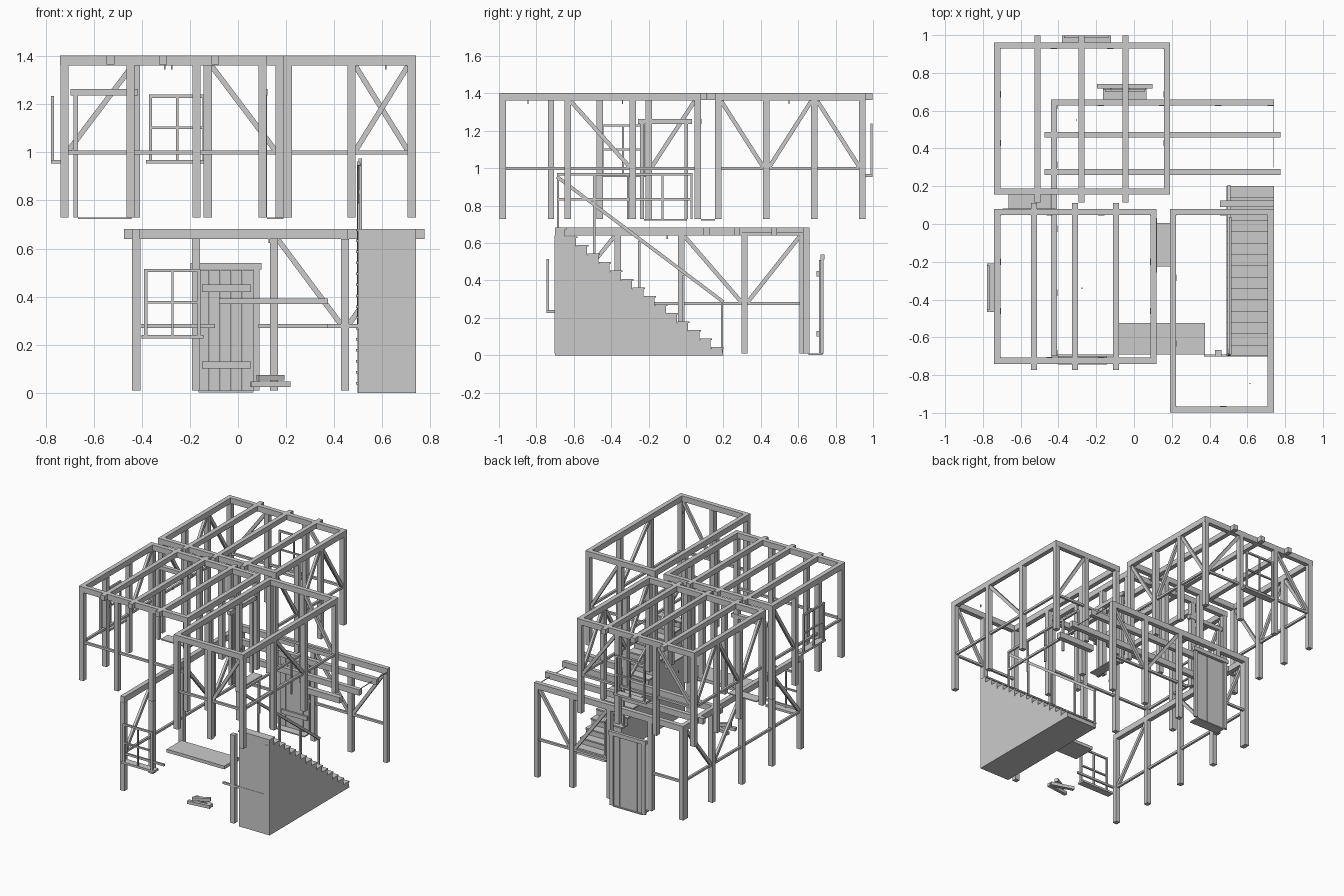
import bpy, bmesh, math
from mathutils import Vector, Matrix

if "Cube" in bpy.data.objects:
    bpy.data.objects.remove(bpy.data.objects["Cube"])


def box(name, x0, x1, y0, y1, z0, z1):
    """Axis-aligned box from its limits."""
    bm = bmesh.new()
    bmesh.ops.create_cube(bm, size=1)
    for v in bm.verts:
        v.co = Vector((x0 + (v.co.x + .5) * (x1 - x0),
                       y0 + (v.co.y + .5) * (y1 - y0),
                       z0 + (v.co.z + .5) * (z1 - z0)))
    return finish(name, bm)


def finish(name, bm):
    me = bpy.data.meshes.new(name)
    bm.to_mesh(me)
    bm.free()
    ob = bpy.data.objects.new(name, me)
    bpy.context.collection.objects.link(ob)
    return ob


def bar(name, p, q, w, h):
    """Square timber between two points."""
    p, q = Vector(p), Vector(q)
    d = (q - p).normalized()
    side = d.cross(Vector((0, 0, 1))).normalized()
    up = side.cross(d)
    bm = bmesh.new()
    bmesh.ops.create_cube(bm, size=1)
    for v in bm.verts:
        c = v.co.copy()
        v.co = (p + q) / 2 + d * c.x * (q - p).length + side * c.y * w + up * c.z * h
    return finish(name, bm)


def wbox(name, axis, u0, u1, n0, n1, z0, z1):
    """Box given along a wall: u runs along the wall, n across it."""
    if axis == 'x':
        return box(name, u0, u1, n0, n1, z0, z1)
    return box(name, n0, n1, u0, u1, z0, z1)


W = .034


def wall(name, axis, n, us, z0, z1, rail=None, braces=''):
    """Posts at us, a mid rail and one brace per bay ('/', '\\' or '-')."""
    for u in us:
        wbox(name + "_post", axis, u - W / 2, u + W / 2, n - W / 2, n + W / 2, z0, z1)
    if rail:
        wbox(name + "_rail", axis, us[0], us[-1], n - .008, n + .008, rail - .008, rail + .008)
    for (a, b), k in zip(zip(us, us[1:]), braces):
        if k == '-':
            continue
        a, b = a + W / 2, b - W / 2
        lo, hi = rail + .008, z1 - .004
        za, zb = (lo, hi) if k == '/' else (hi, lo)
        pt = (lambda u, z: (u, n, z)) if axis == 'x' else (lambda u, z: (n, u, z))
        bar(name + "_brace", pt(a, za), pt(b, zb), .018, .022)


def ring(name, x0, x1, y0, y1, z0, z1, t=.032):
    box(name + "_front_beam", x0, x1, y0, y0 + t, z0, z1)
    box(name + "_back_beam", x0, x1, y1 - t, y1, z0, z1)
    box(name + "_left_beam", x0, x0 + t, y0 + t, y1 - t, z0, z1)
    box(name + "_right_beam", x1 - t, x1, y0 + t, y1 - t, z0, z1)


def window(name, axis, u0, u1, out, s, z0, z1):
    """Window frame with cross bars and a sill; s points outward."""
    n0, n1 = sorted((out, out - s * .012))
    t = .013
    wbox(name + "_left_jamb", axis, u0, u0 + t, n0, n1, z0, z1)
    wbox(name + "_right_jamb", axis, u1 - t, u1, n0, n1, z0, z1)
    wbox(name + "_head", axis, u0, u1, n0, n1, z1 - t, z1)
    um, zm = (u0 + u1) / 2, (z0 + z1) / 2
    wbox(name + "_mullion", axis, um - .005, um + .005, n0, n1, z0, z1)
    wbox(name + "_crossbar", axis, u0, u1, n0, n1, zm - .005, zm + .005)
    n0, n1 = sorted((out, out - s * .05))
    wbox(name + "_sill", axis, u0 - .012, u1 + .012, n0, n1, z0 - .012, z0 + .003)


def spaced(a, b, n):
    return [a + (b - a) * i / n for i in range(n + 1)]


# Upper back-left room
Z0, Z1, ZT, ZR = .73, 1.362, 1.402, 1.0
ring("back_room", -.74, .19, .155, .96, Z1, ZT)
ax, ay = spaced(-.722, .172, 3), spaced(.172, .943, 3)
wall("back_room_back", 'x', .943, ax, Z0, Z1, ZR, '/-\\')
wall("back_room_left", 'y', -.722, ay, Z0, Z1, ZR, '\\/\\')
wall("back_room_right", 'y', .172, ay, Z0, Z1, ZR, '\\/\\')
wall("back_room_front", 'x', .172, ax[1:3], Z0, Z1)
for x in (-.51, -.278, -.045):
    box("back_room_joist", x - .016, x + .016, .115, .998, ZT - .036, ZT)

# Upper front-left room
ring("left_room", -.74, .12, -.74, .08, Z1, ZT)
bx, by = spaced(-.722, .102, 3), spaced(-.722, .062, 3)
wall("left_room_front", 'x', -.722, bx, Z0, Z1, ZR)
wall("left_room_left", 'y', -.722, by, Z0, Z1, ZR, '--/')
wall("left_room_right", 'y', .102, by[1:], Z0, Z1)
wall("left_room_back", 'x', .062, bx[1:3], Z0, Z1)
for x in (-.53, -.312, -.095):
    box("left_room_joist", x - .016, x + .016, -.772, .112, ZT - .036, ZT)

# Upper stair room
ring("stair_room", .19, .74, -.998, .08, Z1, ZT)
cx, cy = spaced(.207, .723, 2), spaced(-.98, .062, 3)
cx[1] = .472
wall("stair_room_front", 'x', -.98, cx, Z0, Z1, ZR, '-/')
wall("stair_room_back", 'x', .062, cx, Z0, Z1, ZR, '-\\')
wall("stair_room_right", 'y', .723, cy, Z0, Z1, ZR, '-\\-')
wall("stair_room_left", 'y', .207, cy, Z0, Z1)

# Ground floor: back and left walls, cut-away front
LZ, LT, LR = .64, .682, .277
box("ground_back_beam", -.44, .74, .628, .66, LZ, LT)
box("ground_left_beam", -.44, -.408, -.70, .628, LZ, LT)
box("ground_short_beam", .455, .74, .09, .125, LZ, LT)
wall("ground_back", 'x', .643, [.15, .445, .723], .01, LZ, LR, '\\/')
wall("ground_back_corner", 'x', .643, [-.423, -.175], .01, LZ, LR)
wall("ground_left", 'y', -.423, [-.685, -.365, -.025, .313, .625], .01, LZ, LR, '/-\\/')
wall("ground_front", 'x', -.685, [.445, .723], .01, LZ)
for a, b in ((-.405, -.095), (.37, .735)):
    box("ground_front_rail", a, b, -.702, -.69, .27, .285)
box("ground_door_side_rail", .085, .15, .635, .651, .269, .285)
for y in (.275, .472):
    box("ground_joist", -.475, .775, y - .015, y + .015, LZ, LT)
bar("ground_right_tie", (.737, .63, .655), (.737, .3, .655), .004, .004)

# Windows
window("ground_window", 'x', -.39, -.155, -.745, -1, .238, .515)
window("back_window", 'x', -.37, -.135, .998, 1, .965, 1.24)
window("left_window", 'y', -.455, -.22, -.778, -1, .965, 1.235)

# Plank door with battens and frame
for i in range(5):
    x = -.165 + i * .046
    box("door_plank", x, x + .0445, .71, .722, .01, .51)
for z in (.1, .42):
    box("door_batten", -.15, .055, .698, .71, z, z + .03)
box("door_left_jamb", -.19, -.163, .72, .734, .01, .515)
box("door_right_jamb", .062, .09, .72, .734, .01, .515)
box("door_header", -.197, .097, .718, .74, .512, .54)
box("door_threshold", -.165, .065, .655, .73, .002, .01)

# Inner doorways with thresholds across the gaps between rooms
for name, axis, a, b, n, gap in (("back_doorway", 'x', -.685, -.435, .08, (.08, .155)),
                                 ("stair_doorway", 'y', -.245, .012, .12, (.12, .19))):
    wbox(name + "_left_jamb", axis, a, a + .02, n - .022, n, Z0, 1.238)
    wbox(name + "_right_jamb", axis, b - .02, b, n - .022, n, Z0, 1.238)
    wbox(name + "_header", axis, a - .012, b + .02, n - .026, n + .002, 1.236, 1.264)
    wbox(name + "_threshold", axis, a + .02, b - .007, gap[0], gap[1], .722, .73)

# Solid staircase, extruded from its stepped outline
N, run, rise = 15, .06, .0455
pts = [(-.70, 0), (.2, 0)]
for i in range(N):
    z = .035 + i * rise
    y = .2 - i * run
    pts += [(y - .008, z), (y - run - .008 if i < N - 1 else -.70, z)]
bm = bmesh.new()
f = bm.faces.new([bm.verts.new((.5, y, z)) for y, z in pts])
ext = bmesh.ops.extrude_face_region(bm, geom=[f])
for v in ext['geom']:
    if isinstance(v, bmesh.types.BMVert):
        v.co.x = .74
bmesh.ops.recalc_face_normals(bm, faces=bm.faces)
finish("stair_body", bm)
for i in range(N):
    y, z = .2 - i * run, .035 + i * rise
    box("stair_tread", .49, .74, max(y - run - .006, -.70), y, z, z + .01)

# Stair handrail, balusters and landing railing
bar("stair_handrail", (.503, -.69, .955), (.503, .2, .285), .014, .018)
for y, z0, z1 in ((-.49, .53, .79), (-.25, .36, .61), (-.013, .18, .43), (.193, .0, .29)):
    box("stair_baluster", .497, .509, y - .006, y + .006, z0, z1)
for z in (.968, .835):
    box("landing_rail", .502, .516, -.69, .035, z - .007, z + .007)
for y in (-.684, -.49, -.31, -.125, .03):
    box("landing_post", .503, .515, y - .006, y + .006, .68 if y < -.6 else .73, .97)

# Counter shelf
box("counter", -.08, .375, -.69, -.525, .37, .393)

# Firewood
for x, y, z, ang, l in ((.135, -.63, .035, .12, .165), (.135, -.58, .035, -.3, .165), (.135, -.605, .062, .5, .12)):
    d = Vector((math.cos(ang), math.sin(ang), 0)) * l / 2
    c = Vector((x, y, z))
    bar("firewood", c - d, c + d, .024, .022)

# Small ceiling hooks
for x, y, z in ((.615, -.845, Z1), (-.305, .55, Z1), (-.275, -.34, Z1), (.13, -.1, LZ)):
    box("ceiling_hook", x - .003, x + .003, y - .003, y + .003, z - .018, z)
